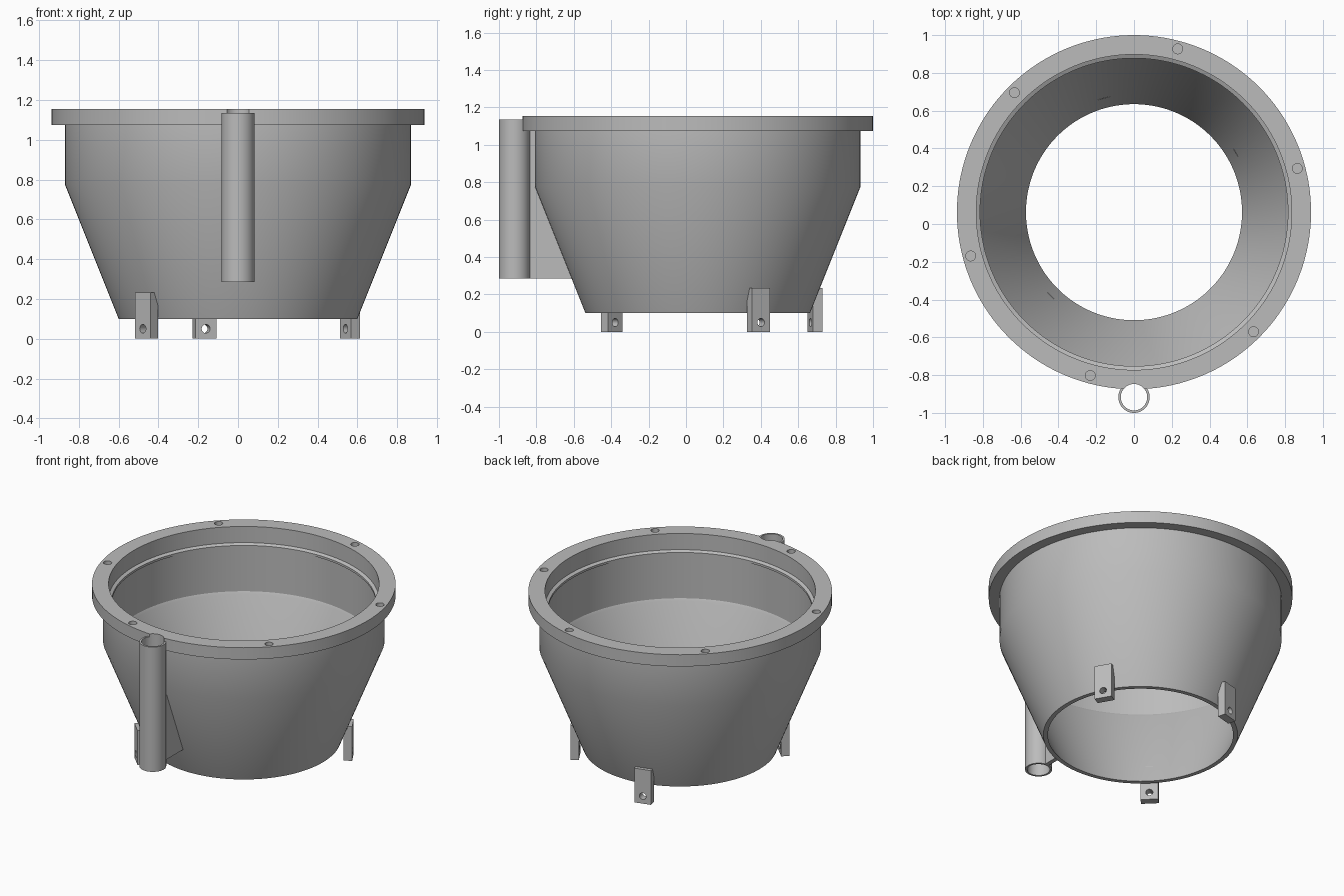
import bpy, bmesh, math
from mathutils import Matrix, Vector

cube = bpy.data.objects.get("Cube")
if cube:
    bpy.data.objects.remove(cube, do_unlink=True)

CY = 0.0625          # bowl axis, offset so that the tube fits the centred bounds
TUBE_Y = -0.917

grey = bpy.data.materials.new("plain_grey")
grey.use_nodes = True
grey.diffuse_color = (0.5, 0.5, 0.5, 1)
grey.node_tree.nodes["Principled BSDF"].inputs["Base Color"].default_value = (0.5, 0.5, 0.5, 1)


def add_object(name, bm):
    bmesh.ops.recalc_face_normals(bm, faces=bm.faces)
    mesh = bpy.data.meshes.new(name)
    bm.to_mesh(mesh)
    bm.free()
    mesh.materials.append(grey)
    obj = bpy.data.objects.new(name, mesh)
    bpy.context.collection.objects.link(obj)
    return obj


def lathe(name, profile, y, segments):
    """Revolve a closed (radius, height) outline about a vertical axis."""
    bm = bmesh.new()
    rings = []
    for i in range(segments):
        a = 2 * math.pi * i / segments
        rings.append([bm.verts.new((r * math.cos(a), y + r * math.sin(a), z)) for r, z in profile])
    n = len(profile)
    for i in range(segments):
        here, there = rings[i], rings[(i + 1) % segments]
        for j in range(n):
            k = (j + 1) % n
            bm.faces.new((here[j], there[j], there[k], here[k]))
    return add_object(name, bm)


def add_cylinder(bm, radius, depth, matrix, segments=32):
    bmesh.ops.create_cone(bm, cap_ends=True, segments=segments, radius1=radius,
                          radius2=radius, depth=depth, matrix=matrix)


def cut(obj, bm):
    """Subtract the cutter mesh and bake the result."""
    cutter = add_object("cutter", bm)
    cutter.hide_render = True
    mod = obj.modifiers.new("cut", 'BOOLEAN')
    mod.operation = 'DIFFERENCE'
    mod.solver = 'EXACT'
    mod.object = cutter
    graph = bpy.context.evaluated_depsgraph_get()
    baked = bpy.data.meshes.new_from_object(obj.evaluated_get(graph))
    obj.modifiers.clear()
    obj.data = baked
    bpy.data.objects.remove(cutter, do_unlink=True)


def smooth(obj):
    bpy.ops.object.select_all(action='DESELECT')
    obj.select_set(True)
    bpy.context.view_layer.objects.active = obj
    bpy.ops.object.shade_smooth_by_angle(angle=math.radians(30))


# Funnel body with flanged rim, inner ledge and open bottom
bowl = lathe("funnel_bowl", [
    (0.60, 0.10), (0.87, 0.775), (0.87, 1.075), (0.9375, 1.075), (0.9375, 1.155),
    (0.835, 1.155), (0.835, 1.045), (0.815, 1.035), (0.815, 1.02), (0.822, 1.02),
    (0.822, 0.72), (0.813, 0.705), (0.572, 0.10)], CY, 144)

# Blind bolt holes in the rim and the notch where the tube passes
bm = bmesh.new()
for i in range(6):
    a = math.radians(15 + 60 * i)
    add_cylinder(bm, 0.026, 0.12, Matrix.Translation(
        (0.895 * math.cos(a), CY + 0.895 * math.sin(a), 1.155)))
add_cylinder(bm, 0.07, 0.4, Matrix.Translation((0, TUBE_Y, 1.1)), 48)
cut(bowl, bm)
smooth(bowl)

# Vertical side tube
tube = lathe("side_tube", [(0.07, 0.285), (0.083, 0.285), (0.083, 1.135), (0.07, 1.135)],
             TUBE_Y, 48)
smooth(tube)

# Thin web joining the tube to the bowl
bm = bmesh.new()
outline = [(-0.838, 0.285), (-0.605, 0.285), (-0.80, 0.775), (-0.80, 1.08), (-0.838, 1.08)]
face = bm.faces.new([bm.verts.new((-0.014, y, z)) for y, z in outline])
side = bmesh.ops.extrude_face_region(bm, geom=[face])["geom"]
bmesh.ops.translate(bm, vec=Vector((0.028, 0, 0)),
                    verts=[g for g in side if isinstance(g, bmesh.types.BMVert)])
add_object("tube_web", bm)

# Three mounting feet, each with a radial pin hole
for number, angle in enumerate((30, 105, 225), 1):
    place = Matrix.Translation((0, CY, 0)) @ Matrix.Rotation(math.radians(angle), 4, 'Z')
    bm = bmesh.new()
    bmesh.ops.create_cube(bm, size=1, matrix=place @ Matrix.Translation((0.65, 0, 0.1165))
                          @ Matrix.Diagonal((0.053, 0.11, 0.233, 1)))
    foot = add_object(f"mounting_foot_{number}", bm)
    bm = bmesh.new()
    add_cylinder(bm, 0.022, 0.2, place @ Matrix.Translation((0.65, 0, 0.05))
                 @ Matrix.Rotation(math.pi / 2, 4, 'Y'))
    cut(foot, bm)
    smooth(foot)
